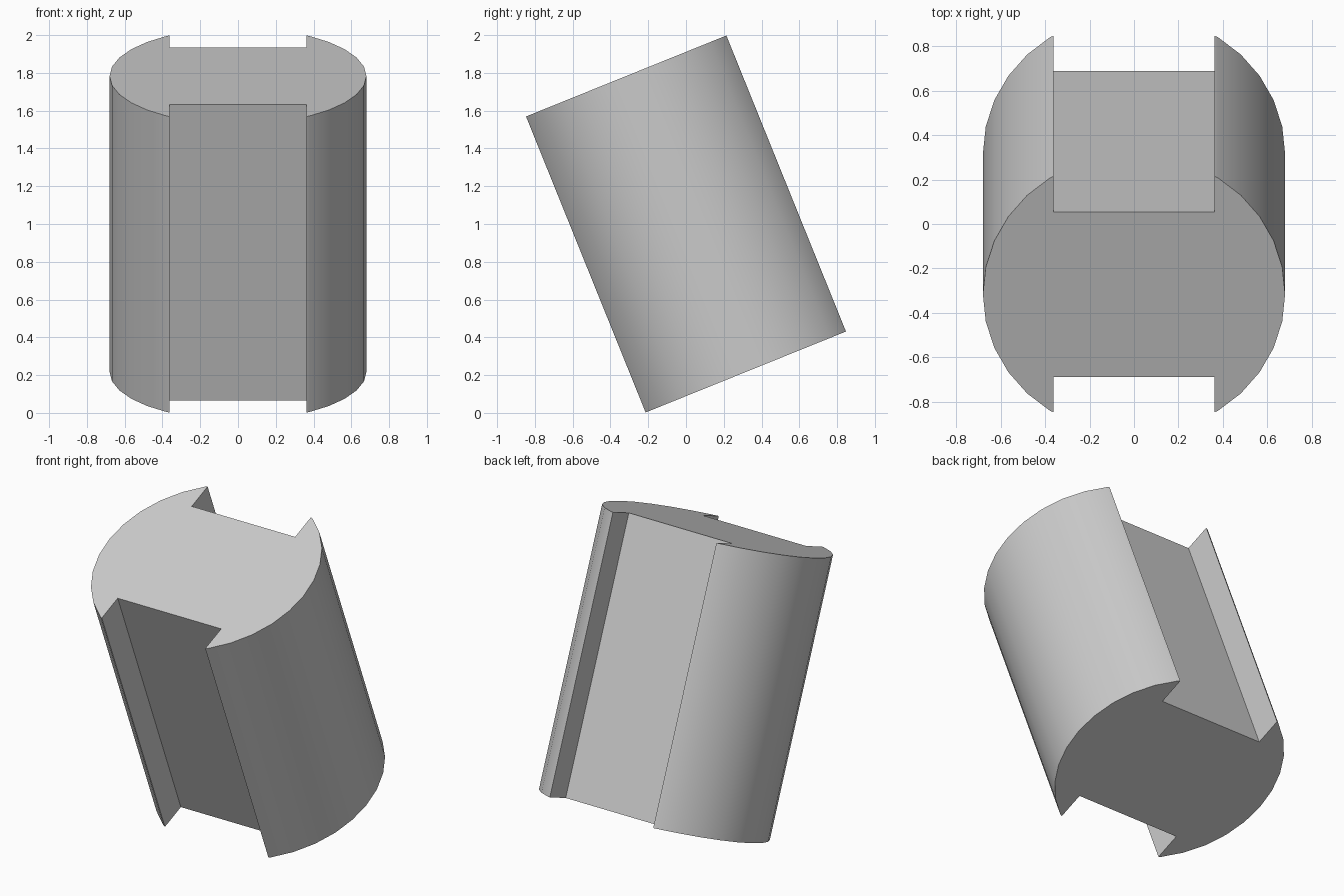
import bpy, bmesh
from math import sin, cos, radians, pi
from mathutils import Matrix

cube = bpy.data.objects.get("Cube")
if cube:
    bpy.data.objects.remove(cube, do_unlink=True)

RADIUS, LENGTH, SEGMENTS = 0.68, 1.69, 32
SLOT_HALF_WIDTH, SLOT_FLOOR, SLOT_TIP = 0.363, 0.40, 0.572
TILT = radians(22)

# One colour for the whole body
grey = bpy.data.materials.new("plain grey")
grey.use_nodes = True
colour = (0.6, 0.6, 0.6, 1)
grey.diffuse_color = colour
grey.node_tree.nodes["Principled BSDF"].inputs["Base Color"].default_value = colour

# Cross-section: rounded flank between the two slots, then its half turn
step = 2 * pi / SEGMENTS
flank = [(SLOT_HALF_WIDTH, -SLOT_FLOOR), (SLOT_HALF_WIDTH, -SLOT_TIP)]
flank += [(RADIUS * cos(i * step), RADIUS * sin(i * step)) for i in range(-5, 6)]
flank += [(SLOT_HALF_WIDTH, SLOT_TIP), (SLOT_HALF_WIDTH, SLOT_FLOOR)]
profile = flank + [(-x, -y) for x, y in flank]

# Extrude the section along its axis, then lean it forward
bm = bmesh.new()
base = bm.faces.new([bm.verts.new((x, y, -LENGTH / 2)) for x, y in profile])
top = bmesh.ops.extrude_face_region(bm, geom=[base], use_keep_orig=True)
top_verts = [g for g in top["geom"] if isinstance(g, bmesh.types.BMVert)]
bmesh.ops.translate(bm, verts=top_verts, vec=(0, 0, LENGTH))
bmesh.ops.recalc_face_normals(bm, faces=bm.faces)
lean = Matrix.Translation((0, 0, 1)) @ Matrix.Rotation(TILT, 4, 'X')
bmesh.ops.transform(bm, matrix=lean, verts=bm.verts)

mesh = bpy.data.meshes.new("slotted_cylinder")
bm.to_mesh(mesh)
bm.free()
mesh.materials.append(grey)
body = bpy.data.objects.new("slotted_cylinder", mesh)
bpy.context.collection.objects.link(body)

# Smooth flanks, crisp slots and ends
bpy.ops.object.select_all(action='DESELECT')
body.select_set(True)
bpy.context.view_layer.objects.active = body
bpy.ops.object.shade_smooth_by_angle(angle=radians(30))
